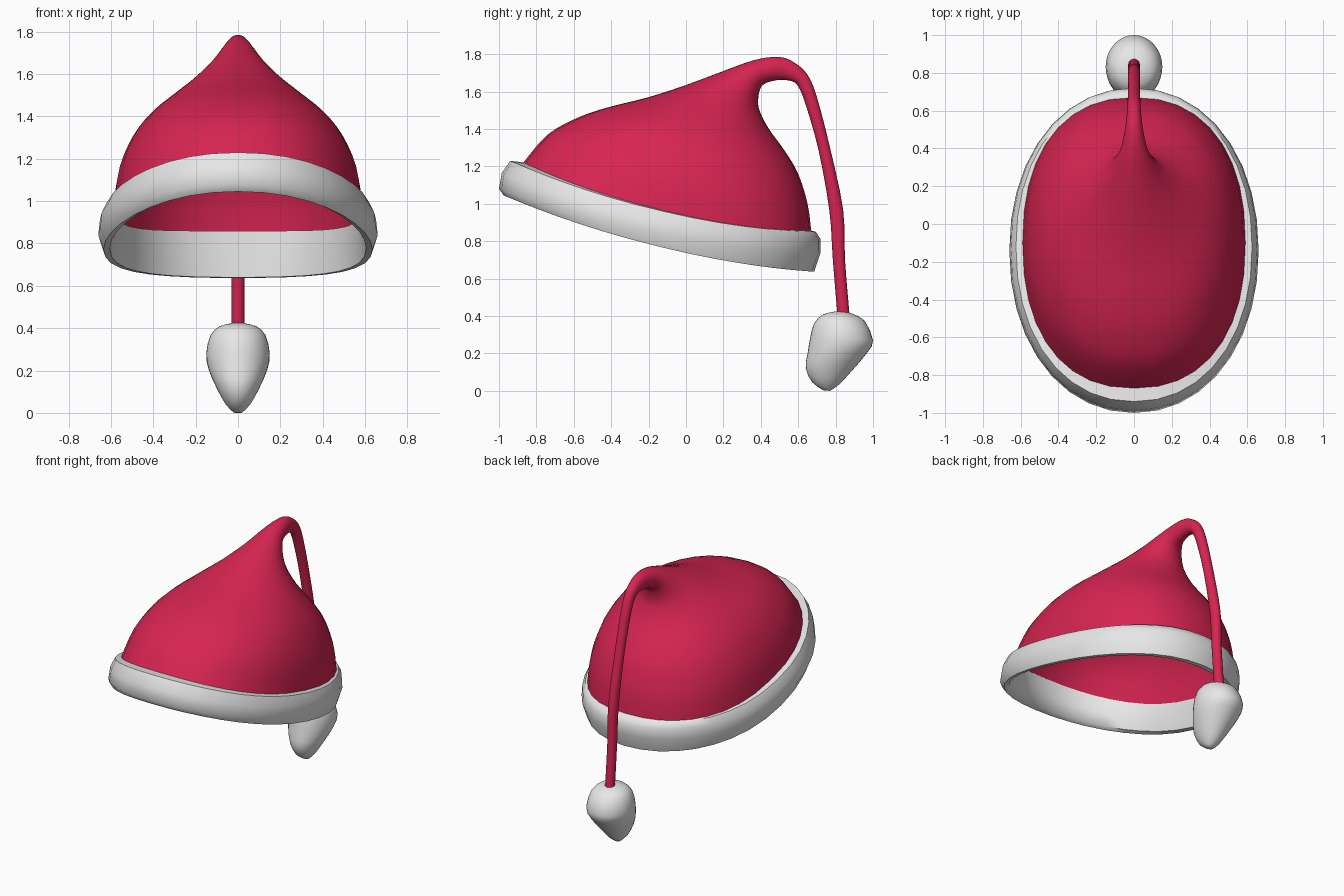
import bpy, bmesh, math

if "Cube" in bpy.data.objects:
    bpy.data.objects.remove(bpy.data.objects["Cube"])

SEGMENTS = 36


def material(name, color):
    mat = bpy.data.materials.new(name)
    mat.use_nodes = True
    mat.diffuse_color = (*color, 1)
    bsdf = mat.node_tree.nodes["Principled BSDF"]
    bsdf.inputs["Base Color"].default_value = (*color, 1)
    bsdf.inputs["Roughness"].default_value = 0.8
    return mat


def refine(rings, steps):
    """Catmull-Rom interpolation between the given rings."""
    out = []
    for i in range(len(rings) - 1):
        a, b = rings[max(i - 1, 0)], rings[i]
        c, d = rings[i + 1], rings[min(i + 2, len(rings) - 1)]
        for s in range(steps):
            t = s / steps
            out.append([0.5 * (2 * q + (r - p) * t + (2 * p - 5 * q + 4 * r - u) * t ** 2
                               + (3 * q - p - 3 * r + u) * t ** 3)
                        for p, q, r, u in zip(a, b, c, d)])
    return out + [rings[-1]]


def loft(name, rings, mat, steps=1, closed=False, caps=False):
    """Skin ovals: front y, front z, back y, back z, half width, side sag, squareness."""
    if steps > 1:
        rings = refine(rings, steps)
    bm = bmesh.new()
    loops = []
    for fy, fz, by, bz, width, sag, power in rings:
        loop = []
        for k in range(SEGMENTS):
            angle = 2 * math.pi * k / SEGMENTS
            s, c = math.sin(angle), math.cos(angle)
            x = width * math.copysign(abs(s) ** (2 / power), s)
            f = math.copysign(abs(c) ** (2 / power), c)
            y = (fy + by) / 2 + f * (fy - by) / 2
            z = (fz + bz) / 2 + f * (fz - bz) / 2 - sag * s * s
            loop.append(bm.verts.new((x, y, z)))
        loops.append(loop)
    pairs = list(zip(loops, loops[1:]))
    if closed:
        pairs.append((loops[-1], loops[0]))
    for lower, upper in pairs:
        for k in range(SEGMENTS):
            n = (k + 1) % SEGMENTS
            bm.faces.new((lower[k], lower[n], upper[n], upper[k]))
    if caps:
        bm.faces.new(loops[0])
        bm.faces.new(loops[-1])
    bmesh.ops.recalc_face_normals(bm, faces=bm.faces)
    mesh = bpy.data.meshes.new(name)
    bm.to_mesh(mesh)
    bm.free()
    mesh.materials.append(mat)
    obj = bpy.data.objects.new(name, mesh)
    bpy.context.collection.objects.link(obj)
    bpy.ops.object.select_all(action="DESELECT")
    obj.select_set(True)
    bpy.context.view_layer.objects.active = obj
    bpy.ops.object.shade_smooth_by_angle(angle=math.radians(50))
    return obj


red = material("red felt", (0.68, 0.018, 0.083))
white = material("white fleece", (0.8, 0.8, 0.8))

# Hat cone that bends over into the thin hanging tail
loft("hat_cone_and_tail", [
    (-0.87, 1.22, 0.67, 0.85, 0.59, 0.08, 2.3),
    (-0.74, 1.37, 0.65, 1.00, 0.565, 0.06, 2.25),
    (-0.58, 1.46, 0.60, 1.16, 0.50, 0.03, 2.2),
    (-0.42, 1.515, 0.53, 1.28, 0.42, 0.01, 2.1),
    (-0.20, 1.57, 0.45, 1.39, 0.315, 0, 2),
    (0.00, 1.635, 0.405, 1.47, 0.22, 0, 2),
    (0.20, 1.71, 0.385, 1.54, 0.135, 0, 2),
    (0.37, 1.77, 0.405, 1.63, 0.075, 0, 2),
    (0.50, 1.785, 0.48, 1.66, 0.05, 0, 2),
    (0.58, 1.755, 0.545, 1.66, 0.04, 0, 2),
    (0.65, 1.69, 0.595, 1.635, 0.035, 0, 2),
    (0.70, 1.57, 0.64, 1.53, 0.033, 0, 2),
    (0.77, 1.30, 0.71, 1.28, 0.032, 0, 2),
    (0.84, 0.97, 0.767, 0.96, 0.032, 0, 2),
    (0.85, 0.70, 0.785, 0.70, 0.031, 0, 2),
    (0.875, 0.40, 0.81, 0.40, 0.031, 0, 2),
], red, steps=3)

# Fleece band around the opening
loft("fleece_band", [
    (-0.86, 1.22, 0.66, 0.86, 0.585, 0.08, 2.3),
    (-0.94, 1.23, 0.695, 0.85, 0.625, 0.08, 2.15),
    (-0.985, 1.165, 0.72, 0.81, 0.652, 0.075, 2.1),
    (-1.00, 1.08, 0.72, 0.74, 0.66, 0.07, 2.1),
    (-0.975, 1.045, 0.685, 0.637, 0.635, 0.07, 2.1),
    (-0.93, 1.05, 0.65, 0.64, 0.605, 0.07, 2.15),
    (-0.87, 1.12, 0.655, 0.75, 0.59, 0.075, 2.2),
], white, closed=True)

# Drooping pompom
loft("pompom", [
    (0.80, 0.425, 0.86, 0.42, 0.03, 0, 2),
    (0.73, 0.408, 0.89, 0.412, 0.085, 0, 2),
    (0.685, 0.36, 0.955, 0.375, 0.13, 0, 2),
    (0.665, 0.29, 1.00, 0.27, 0.15, 0, 2),
    (0.65, 0.20, 0.97, 0.205, 0.138, 0, 2),
    (0.64, 0.12, 0.89, 0.11, 0.10, 0, 2),
    (0.675, 0.045, 0.82, 0.035, 0.058, 0, 2),
    (0.735, 0.003, 0.77, 0.0, 0.02, 0, 2),
], white, steps=2, caps=True)
